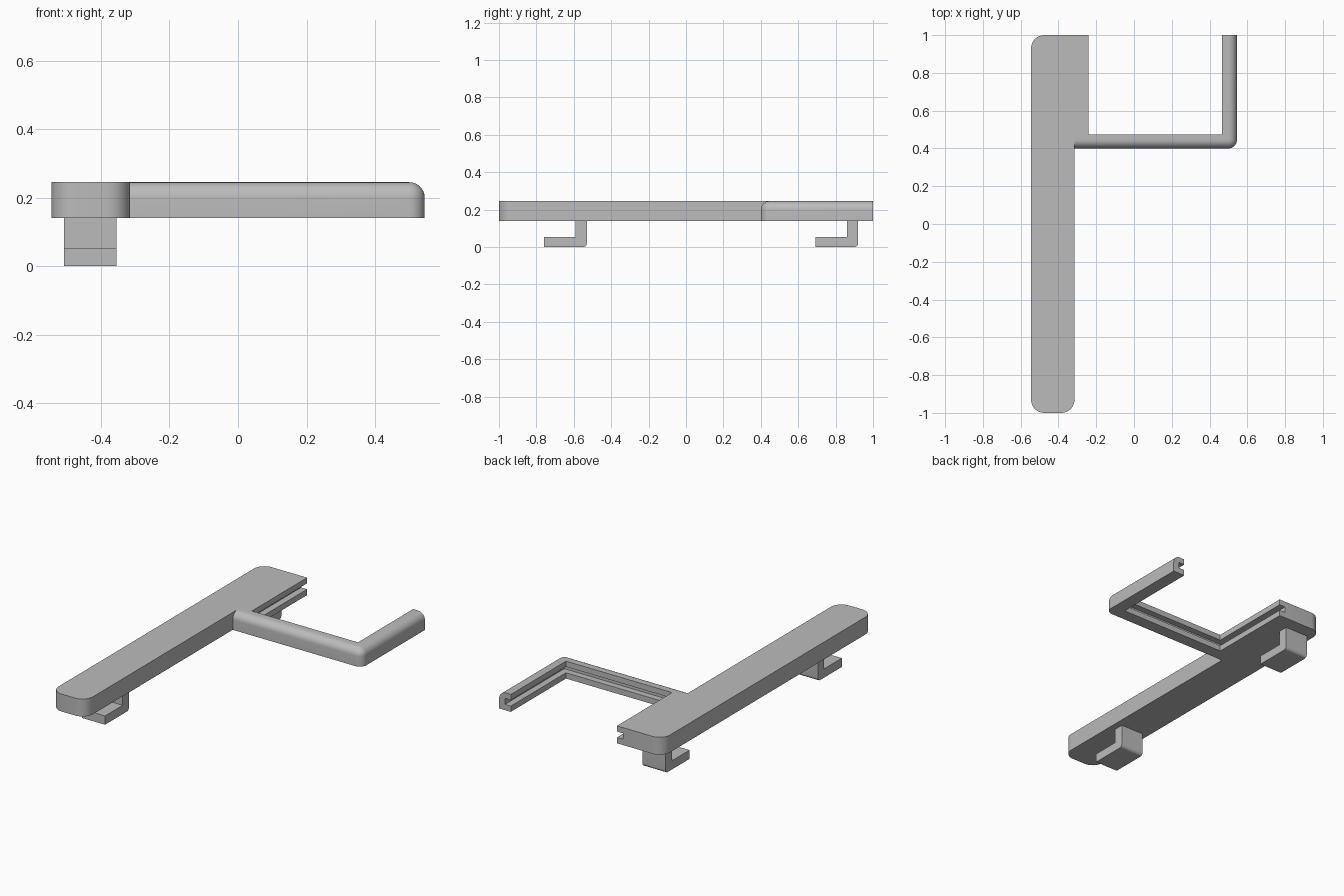
import bpy, bmesh
from math import sin, cos, pi
from mathutils import Matrix

cube = bpy.data.objects.get("Cube")
if cube:
    bpy.data.objects.remove(cube, do_unlink=True)

grey = bpy.data.materials.new("plain grey")
grey.use_nodes = True
grey.diffuse_color = (0.5, 0.5, 0.5, 1)
grey.node_tree.nodes["Principled BSDF"].inputs["Base Color"].default_value = (0.5, 0.5, 0.5, 1)

STEPS = 8
BOTTOM, TOP = 0.14, 0.245


def arc(cx, cy, r, start):
    """Quarter circle, counter-clockwise from the start angle."""
    angles = [start + pi / 2 * i / STEPS for i in range(STEPS + 1)]
    return [(cx + r * cos(a), cy + r * sin(a)) for a in angles]


def loft(name, rings):
    """Solid through rings of 3D points, capped at both ends."""
    bm = bmesh.new()
    loops = [[bm.verts.new(p) for p in ring] for ring in rings]
    n = len(loops[0])
    for a, b in zip(loops, loops[1:]):
        for i in range(n):
            j = (i + 1) % n
            bm.faces.new((a[i], a[j], b[j], b[i]))
    bm.faces.new(loops[0][::-1])
    bm.faces.new(loops[-1])
    bmesh.ops.remove_doubles(bm, verts=bm.verts, dist=0.00005)
    bmesh.ops.recalc_face_normals(bm, faces=bm.faces)
    mesh = bpy.data.meshes.new(name)
    bm.to_mesh(mesh)
    bm.free()
    obj = bpy.data.objects.new(name, mesh)
    bpy.context.collection.objects.link(obj)
    mesh.materials.append(grey)
    return obj


def activate(obj):
    bpy.ops.object.select_all(action='DESELECT')
    obj.select_set(True)
    bpy.context.view_layer.objects.active = obj


# Long plate with three rounded corners and a wider back section
r = 0.07
outline = (arc(-0.545 + r, -1 + r, r, pi) + arc(-0.315 - r, -1 + r, r, 1.5 * pi)
           + [(-0.315, 0.475), (-0.24, 0.475), (-0.24, 1)]
           + arc(-0.545 + r, 1 - r, r, pi / 2))
plate = loft("long_plate", [[(x, y, z) for x, y in outline] for z in (BOTTOM, TOP)])

# Bent rail: its outer top edge rolls over into the flat top
R = 0.045


def rail_ring(z, inset):
    front, side = 0.40 + inset, 0.545 - inset
    pts = ([(-0.315, front)] + arc(0.545 - R, 0.40 + R, R - inset, 1.5 * pi)
           + [(side, 1), (0.467, 1), (0.467, 0.475), (-0.315, 0.475)])
    return [(x, y, z) for x, y in pts]


rings = [rail_ring(BOTTOM, 0)]
for i in range(STEPS + 1):
    a = pi / 2 * i / STEPS
    rings.append(rail_ring(TOP - R + R * sin(a), R - R * cos(a)))
rail = loft("bent_rail", rings)

# One thin slab cuts the panel groove into plate and rail
slab = [(-0.28, 0.437), (0.505, 0.437), (0.505, 1.1), (-0.28, 1.1)]
cutter = loft("groove_cutter", [[(x, y, z) for x, y in slab] for z in (0.175, 0.211)])
cutter.hide_render = True
for obj in (plate, rail):
    mod = obj.modifiers.new("groove", 'BOOLEAN')
    mod.operation = 'DIFFERENCE'
    mod.solver = 'EXACT'
    mod.object = cutter
    activate(obj)
    bpy.ops.object.modifier_apply(modifier=mod.name)
bpy.data.objects.remove(cutter, do_unlink=True)

# Two L-shaped hooks under the plate
parts = [plate, rail]
for name, back in (("front_hook", -0.53), ("back_hook", 0.92)):
    profile = ([(back - 0.228, 0)] + arc(back - 0.02, 0.02, 0.02, 1.5 * pi)
               + [(back, BOTTOM), (back - 0.06, BOTTOM),
                  (back - 0.06, 0.053), (back - 0.228, 0.053)])
    parts.append(loft(name, [[(x, y, z) for y, z in profile] for x in (-0.508, -0.355)]))

for obj in parts:
    activate(obj)
    bpy.ops.object.shade_smooth_by_angle(angle=pi / 6)
